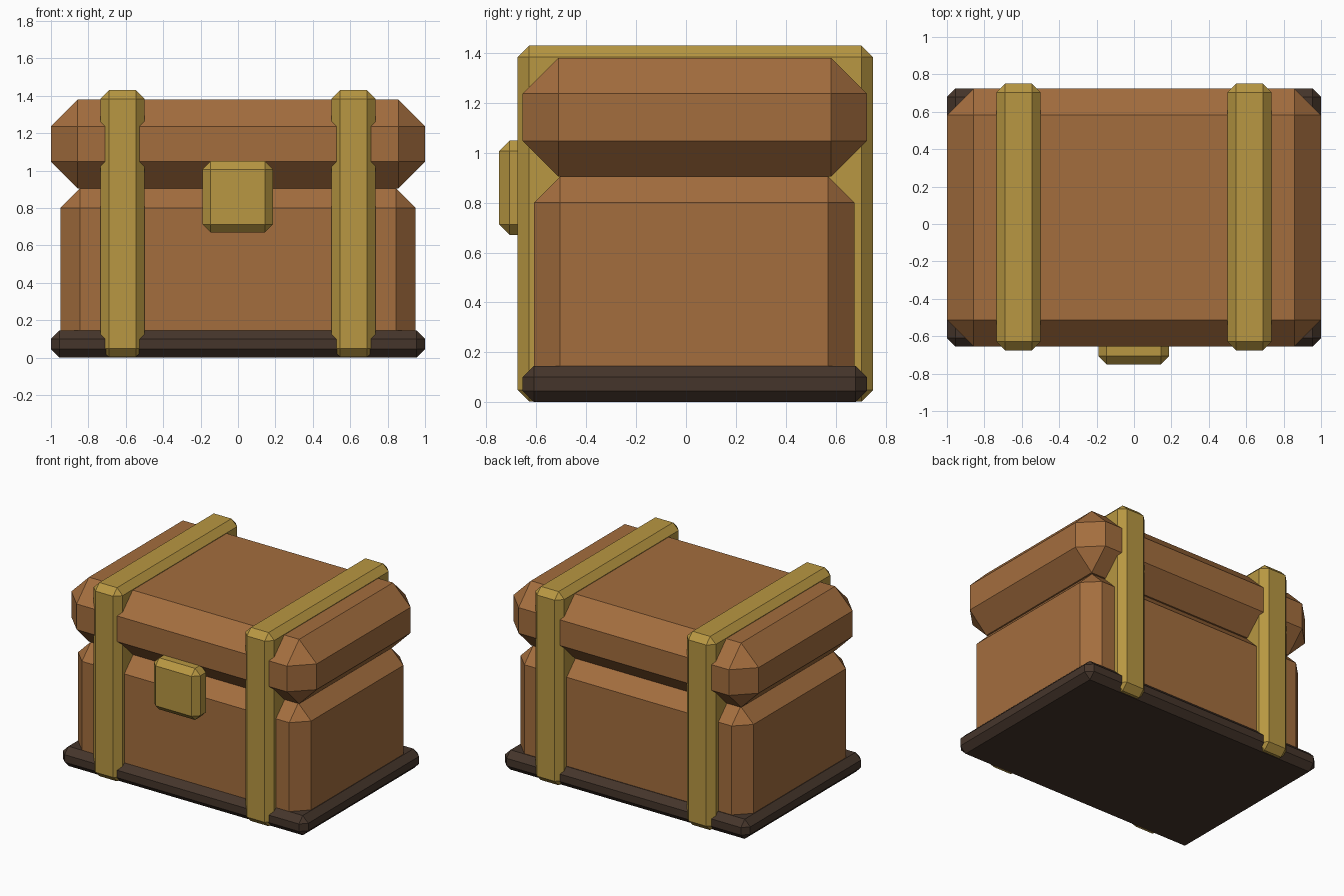
import bpy

default = bpy.data.objects.get("Cube")
if default:
    bpy.data.objects.remove(default, do_unlink=True)


def make_material(name, rgb):
    mat = bpy.data.materials.new(name)
    mat.use_nodes = True
    colour = (*rgb, 1.0)
    mat.diffuse_color = colour
    mat.node_tree.nodes["Principled BSDF"].inputs["Base Color"].default_value = colour
    return mat


wood = make_material("brown wood", (0.37, 0.155, 0.048))
dark_wood = make_material("dark wood", (0.06, 0.036, 0.024))
brass = make_material("brass", (0.48, 0.31, 0.054))


def chamfered_box(name, x, y, z, chamfer, mat):
    """Box spanning the given (min, max) ranges with flat chamfers on all edges."""
    centre = [(a + b) / 2 for a, b in (x, y, z)]
    bpy.ops.mesh.primitive_cube_add(size=1, location=centre)
    obj = bpy.context.object
    obj.name = name
    obj.scale = [b - a for a, b in (x, y, z)]
    bpy.ops.object.transform_apply(location=False, rotation=False, scale=True)
    obj.data.materials.append(mat)
    bevel = obj.modifiers.new("Chamfer", 'BEVEL')
    bevel.width = chamfer
    bevel.segments = 1
    bevel.limit_method = 'NONE'
    return obj


# Wooden chest: plinth, body and heavy lid
chamfered_box("base", (-1, 1), (-0.655, 0.725), (0, 0.145), 0.045, dark_wood)
chamfered_box("body", (-0.95, 0.95), (-0.61, 0.675), (0.01, 0.905), 0.105, wood)
chamfered_box("lid", (-1, 1), (-0.655, 0.725), (0.905, 1.38), 0.143, wood)

# Bands wrapping the chest on each side
for side, cx in (("left", 0.618), ("right", -0.618)):
    chamfered_box(side + "_strap", (cx - 0.118, cx + 0.118),
                  (-0.675, 0.75), (0.003, 1.43), 0.046, brass)

# Clasp joining lid and body at the front
chamfered_box("lock", (-0.19, 0.188), (-0.75, -0.6), (0.67, 1.05), 0.043, brass)
